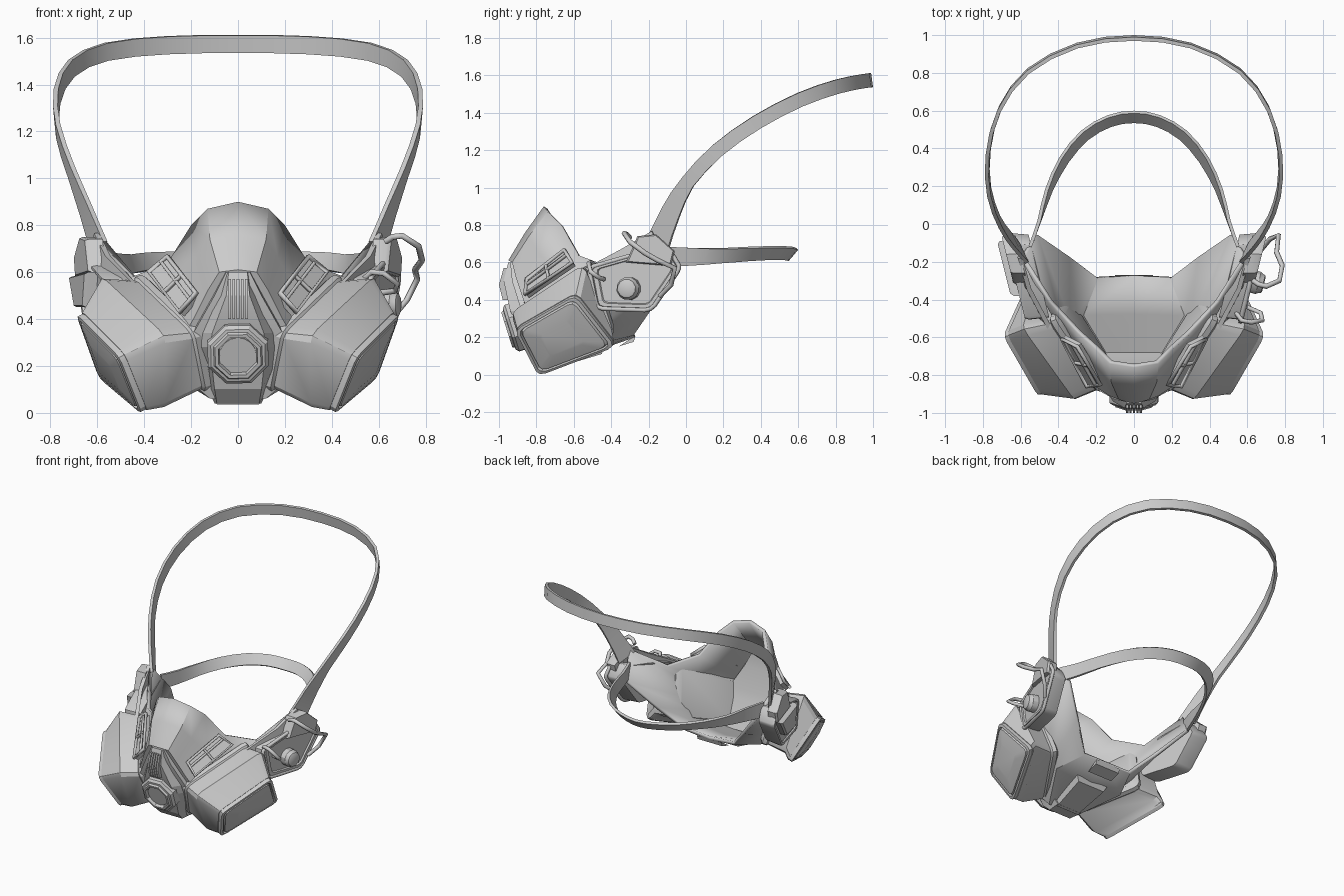
import bpy
import bmesh
import math
from mathutils import Vector

cube = bpy.data.objects.get("Cube")
if cube:
    bpy.data.objects.remove(cube, do_unlink=True)

grey = bpy.data.materials.new("plain grey")
grey.use_nodes = True
grey.diffuse_color = (0.6, 0.6, 0.6, 1)
grey.node_tree.nodes["Principled BSDF"].inputs["Base Color"].default_value = (0.6, 0.6, 0.6, 1)


def mirrored(half):
    """Complete a path that ends on the centre plane, with a rounded point between each pair."""
    full = [Vector(p) for p in half]
    full += [Vector((-p.x, p.y, p.z)) for p in full[-2::-1]]
    path = [full[0]]
    for i in range(len(full) - 1):
        a, b = full[max(i - 1, 0)], full[i]
        c, d = full[i + 1], full[min(i + 2, len(full) - 1)]
        path += [(b + c) * 0.5625 - (a + d) * 0.0625, c]
    return path


def loft(name, rings, start=True, end=True, mirror=False, angle=30):
    """Skin closed rings of equal length, with optional end caps."""
    bm = bmesh.new()
    rows = [[bm.verts.new(p) for p in ring] for ring in rings]
    for low, high in zip(rows, rows[1:]):
        for i in range(len(low)):
            j = (i + 1) % len(low)
            bm.faces.new((low[i], low[j], high[j], high[i]))
    if start:
        bm.faces.new(rows[0][::-1])
    if end:
        bm.faces.new(rows[-1])
    bmesh.ops.recalc_face_normals(bm, faces=bm.faces[:])
    mesh = bpy.data.meshes.new(name)
    bm.to_mesh(mesh)
    bm.free()
    mesh.materials.append(grey)
    obj = bpy.data.objects.new(name, mesh)
    bpy.context.collection.objects.link(obj)
    bpy.ops.object.select_all(action="DESELECT")
    obj.select_set(True)
    bpy.context.view_layer.objects.active = obj
    bpy.ops.object.shade_smooth_by_angle(angle=math.radians(angle))
    if mirror:
        obj.modifiers.new("mirror", "MIRROR").use_mirror_merge = False
    return obj


def ribbon(name, path, width, thickness, centre_y=0, tilt=0, flare=0, mirror=False):
    """Flat band whose face looks outward from the head."""
    path = [Vector(p) for p in path]
    last = len(path) - 1
    rings = []
    for i, p in enumerate(path):
        along = (path[min(i + 1, last)] - path[max(i - 1, 0)]).normalized()
        out = Vector((p.x, p.y - centre_y, -tilt * max(0, p.y)))
        across = along.cross(out).normalized()
        out = across.cross(along).normalized() * thickness / 2
        w = width + flare * max(0, 1 - min(i, last - i) / 4)
        across *= w / 2
        rings.append([p + across + out, p + across - out, p - across - out, p - across + out])
    return loft(name, rings, mirror=mirror)


def wire(name, path, radius, closed=False, sides=1):
    """Bent rod following a polyline."""
    curve = bpy.data.curves.new(name, "CURVE")
    curve.dimensions = "3D"
    curve.bevel_depth = radius
    curve.bevel_resolution = sides
    curve.use_fill_caps = True
    spline = curve.splines.new("POLY")
    spline.points.add(len(path) - 1)
    for point, co in zip(spline.points, path):
        point.co = (*co, 1)
    spline.use_cyclic_u = closed
    curve.materials.append(grey)
    obj = bpy.data.objects.new(name, curve)
    bpy.context.collection.objects.link(obj)


def rounded(corners, r=0.1):
    """Ring with three points at every corner."""
    ring = []
    for i, p in enumerate(corners):
        a = (corners[i - 1] - p) * r
        b = (corners[(i + 1) % len(corners)] - p) * r
        ring += [p + a, p + (a + b) * 0.28, p + b]
    return ring


def moved(ring, scale, shift):
    mid = sum(ring, Vector()) / len(ring)
    return [mid + (p - mid) * scale + shift for p in ring]


def disc(centre, axis, radius, count, turn=0):
    """Ring of points around an axis."""
    axis = axis.normalized()
    u = axis.orthogonal().normalized()
    v = axis.cross(u)
    angles = [math.tau * (i + turn) / count for i in range(count)]
    return [centre + (u * math.cos(a) + v * math.sin(a)) * radius for a in angles]


# Facepiece: open shell from the face rim over the cheeks to the front plate
rim = [(0, -.76, .9), (.13, -.74, .87), (.2, -.67, .8), (.3, -.58, .64), (.45, -.42, .58),
       (.6, -.18, .74), (.53, -.06, .56), (.36, -.17, .37), (.2, -.28, .21), (0, -.27, .2)]
cheek = [(0, -.86, .76), (.12, -.84, .74), (.17, -.79, .66), (.25, -.7, .53), (.35, -.61, .47),
         (.4, -.55, .42), (.36, -.51, .32), (.32, -.49, .24), (.28, -.48, .16), (0, -.47, .13)]
nose = [(0, -.95, .61), (.08, -.93, .6), (.13, -.91, .52), (.19, -.87, .4), (.23, -.84, .33),
        (.23, -.82, .28), (.22, -.8, .2), (.19, -.78, .12), (.12, -.75, .06), (0, -.75, .05)]


def closed_loop(half):
    pts = [Vector(p) for p in half]
    return pts + [Vector((-p.x, p.y, p.z)) for p in pts[-2:0:-1]]


shell = loft("facepiece", [closed_loop(ring) for ring in (rim, cheek, nose)], start=False, angle=35)
solid = shell.modifiers.new("wall", "SOLIDIFY")
solid.thickness = 0.025
solid.offset = -1

# Head straps
upper = [(.592, -.15, .7), (.652, -.08, .87), (.712, .01, 1.03), (.767, .17, 1.2), (.772, .38, 1.35),
         (.71, .61, 1.47), (.56, .81, 1.54), (.3, .945, 1.568), (0, .985, 1.573)]
ribbon("upper_strap", mirrored(upper), .076, .02, centre_y=.13, tilt=-.12, flare=.06)
lower = [(.55, -.12, .63), (.5, .02, .63), (.45, .18, .635), (.37, .34, .645),
         (.26, .47, .65), (.13, .545, .648), (0, .567, .642)]
ribbon("lower_strap", mirrored(lower), .08, .018, tilt=.85, flare=.03)
arm = [(.61, -.15, .71), (.57, -.32, .61), (.47, -.53, .5)]
ribbon("cheek_arm", arm, .13, .025, mirror=True)

# Filter cartridges
base = [Vector(p) for p in [(.45, -.52, .58), (.2, -.89, .34), (.15, -.78, .09), (.39, -.4, .21)]]
middle = [Vector(p) for p in [(.59, -.55, .59), (.31, -.94, .33), (.31, -.8, .01), (.54, -.38, .2)]]
outer = [Vector(p) for p in [(.69, -.59, .43), (.5, -.92, .24), (.4, -.79, -.01), (.59, -.37, .15)]]


def facing(q):
    normal = (q[2] - q[0]).cross(q[3] - q[1]).normalized()
    return normal if normal.x > 0 else -normal


n = facing(outer)
face = rounded(outer)
loft("filter", [rounded(base), rounded(middle), moved(face, 1, -n * .02), moved(face, .95, -n * .02),
                moved(face, .95, -n * .035), moved(face, .98, -n * .03), moved(face, .98, n * .006),
                moved(face, .9, n * .01), moved(face, .88, -n * .008), moved(face, .84, n * .012),
                moved(face, .45, n * .028)], mirror=True)
m = facing(base)
seat = rounded(base)
loft("filter_seat", [moved(seat, .9, -m * .06), moved(seat, 1.05, -m * .04),
                     moved(seat, 1.05, -m * .01), moved(seat, .97, m * .005)], mirror=True)

# Front valve housing, stacked in horizontal rows: height, back and front half widths, depths
rows = [(.04, .1, .09, -.68, -.78), (.1, .13, .1, -.7, -.84), (.28, .2, .12, -.8, -.91),
        (.34, .19, .11, -.82, -.94), (.5, .1, .05, -.87, -.975), (.6, .05, .04, -.88, -.95)]
loft("valve_housing", [[(-b, yb, z), (-f, yf, z), (f, yf, z), (b, yb, z)] for z, b, f, yb, yf in rows],
     angle=15)
loft("housing_flange", [[(-b, yb - .06, z), (-b - .015, yb + .02, z), (b + .015, yb + .02, z),
                         (b, yb - .06, z)] for z, b, f, yb, yf in rows[1:]], angle=15)

# Exhale valve with a recessed centre
axis = Vector((0, -.95, -.3)).normalized()
hub = Vector((0, -.925, .25))
profile = [(.14, -.07), (.14, .005), (.125, .02), (.112, .022), (.105, .035), (.09, .035), (.085, .01)]
loft("exhale_valve", [disc(hub + axis * d, axis, r, 8, .5) for r, d in profile])
loft("valve_disc", [disc(hub + axis * d, axis, .078, 16) for d in (0, .016)])

# Vent slats above the valve
for i in range(-2, 3):
    x = i * .018
    loft("vent_slat", [[(x - .006, -.91, z), (x - .006, y, z), (x + .006, y, z), (x + .006, -.91, z)]
                       for z, y in ((.4, -.98), (.48, -1), (.57, -.975))])

# Cheek grilles: frame, rung and rail over a backing panel
for s in (-1, 1):
    a, b, c, d = [Vector((s * x, y, z)) for x, y, z in
                  [(.38, -.61, .6), (.3, -.65, .665), (.18, -.85, .51), (.25, -.86, .43)]]
    wire("grille_frame", [a, b, c, d], .013, closed=True, sides=0)
    wire("grille_rung", [a.lerp(d, .5), b.lerp(c, .5)], .01, sides=0)
    wire("grille_rail", [a.lerp(b, .65), d.lerp(c, .65)], .01, sides=0)
    loft("grille_panel", [[p + Vector((s * k, -k, k)) for p in (a, b, c, d)] for k in (-.02, -.005)])

# Strap buckle boxes at the sides
outline = [(-.51, .57), (-.47, .36), (-.19, .35), (-.04, .57), (-.1, .67), (-.3, .63)]


def buckle_ring(points, lift, scale=1, side=1):
    cy = sum(p[0] for p in points) / len(points)
    cz = sum(p[1] for p in points) / len(points)
    flat = [(cy + (y - cy) * scale, cz + (z - cz) * scale) for y, z in points]
    return [Vector((side * (.7 + .25 * (y + .05) + lift), y, z)) for y, z in flat]


loft("buckle_box", [rounded(buckle_ring(outline, k, s)) for k, s in
                    ((-.14, .95), (-.03, 1), (-.01, .97), (-.01, .87), (-.02, .84))], mirror=True)
block = [(-.32, .6), (-.08, .58), (-.06, .66), (-.16, .75), (-.26, .74)]
loft("buckle_block", [buckle_ring(block, k, s) for k, s in ((-.07, 1), (-.01, 1), (.005, .92))], mirror=True)

# Plain clasp on the right side, knob and wire fittings on the left
clasp = [(-.38, .6), (-.34, .45), (-.18, .45), (-.09, .58)]
loft("right_clasp", [buckle_ring(clasp, k, s, -1) for k, s in ((-.05, 1), (.02, 1), (.035, .9))])
out = Vector((1, -.25, 0)).normalized()
knob = Vector((.61, -.3, .46))
loft("left_knob", [disc(knob + out * d, out, r, 12) for r, d in
                   ((.062, -.03), (.062, .05), (.055, .06), (.05, .075), (.04, .08))])
wire("buckle_wire", rounded(buckle_ring(outline, -.02, 1.04), .12), .013, closed=True)
wire("rear_handle", [(.63, -.3, .73), (.66, -.32, .75), (.7, -.33, .755), (.77, -.3, .71), (.785, -.22, .65),
                     (.755, -.15, .61), (.765, -.06, .57), (.72, -.08, .48), (.67, -.14, .42)], .014)
wire("front_handle", [(.54, -.47, .57), (.57, -.51, .6), (.62, -.52, .595), (.68, -.51, .55),
                      (.67, -.47, .52), (.6, -.44, .51)], .013)

# Raised panel and tab under the chin
loft("chin_panel", [[(s * .13, -.44, .15), (s * .11, -.45, .11), (s * .09, -.7, .035), (s * .1, -.7, .08)]
                    for s in (-1, 1)], angle=15)
loft("chin_tab", [[(x, -.36, .15), (x, -.3, .19), (x, -.27, .205), (x, -.28, .175)] for x in (-.1, .1)])
